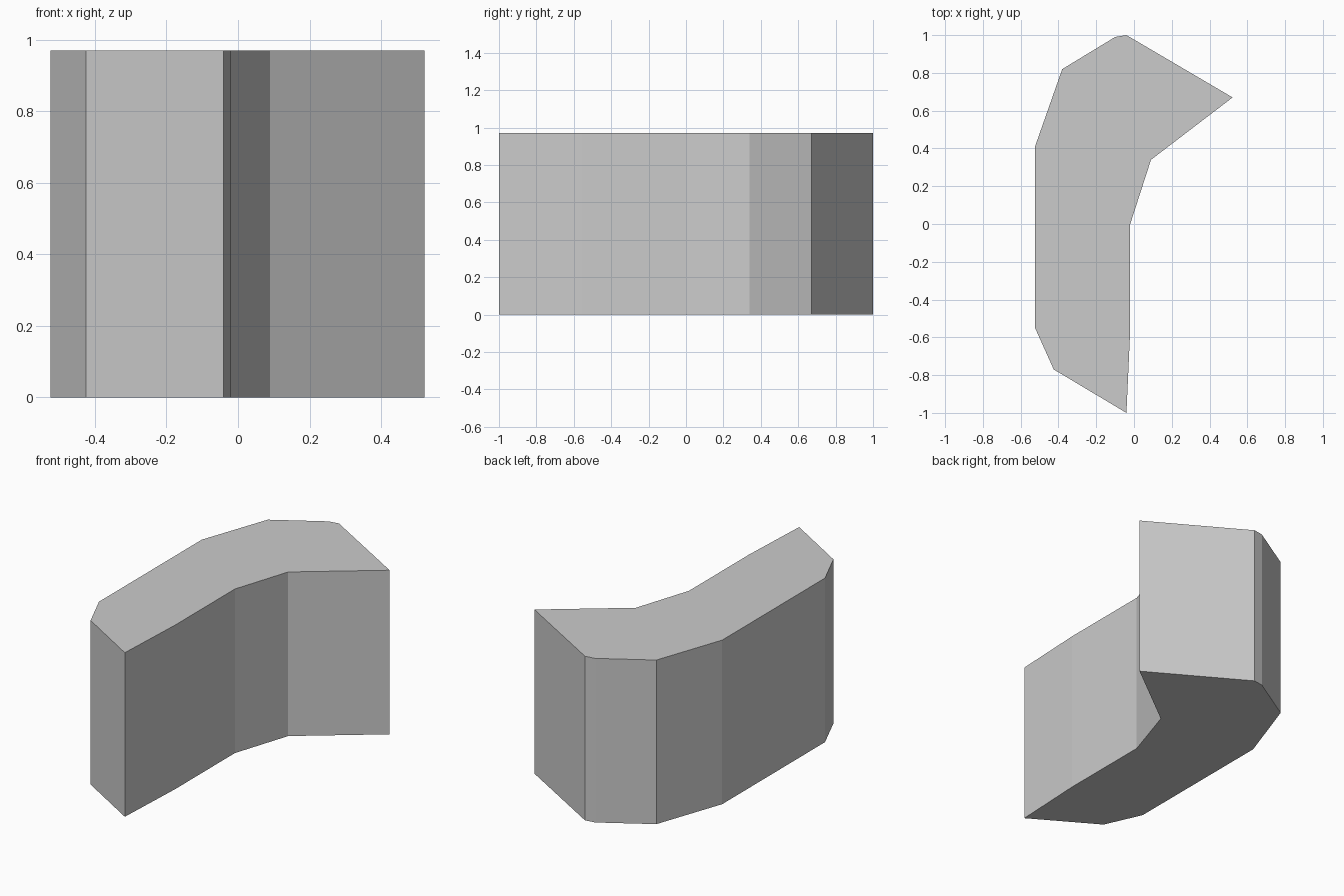
import bpy, bmesh

if "Cube" in bpy.data.objects:
    bpy.data.objects.remove(bpy.data.objects["Cube"])

HEIGHT = 0.97

# Plan outline, counter-clockwise seen from above
OUTLINE = [
    (-0.04, -1.0), (-0.02, -0.56), (-0.02, 0.0), (0.09, 0.34),
    (0.522, 0.67), (-0.04, 1.0), (-0.10, 0.99), (-0.38, 0.82),
    (-0.524, 0.41), (-0.524, -0.55), (-0.425, -0.77),
]

# Single flat colour
grey = bpy.data.materials.new("light grey")
grey.diffuse_color = (0.6, 0.6, 0.6, 1.0)
grey.use_nodes = True
grey.node_tree.nodes["Principled BSDF"].inputs["Base Color"].default_value = grey.diffuse_color

# Curved block: outline extruded straight up
bm = bmesh.new()
base = bm.faces.new([bm.verts.new((x, y, 0.0)) for x, y in OUTLINE])
result = bmesh.ops.extrude_face_region(bm, geom=[base], use_keep_orig=True)
top = [g for g in result["geom"] if isinstance(g, bmesh.types.BMVert)]
bmesh.ops.translate(bm, vec=(0, 0, HEIGHT), verts=top)
bmesh.ops.recalc_face_normals(bm, faces=bm.faces[:])

mesh = bpy.data.meshes.new("curved_block")
bm.to_mesh(mesh)
bm.free()
mesh.materials.append(grey)
block = bpy.data.objects.new("curved_block", mesh)
bpy.context.collection.objects.link(block)
